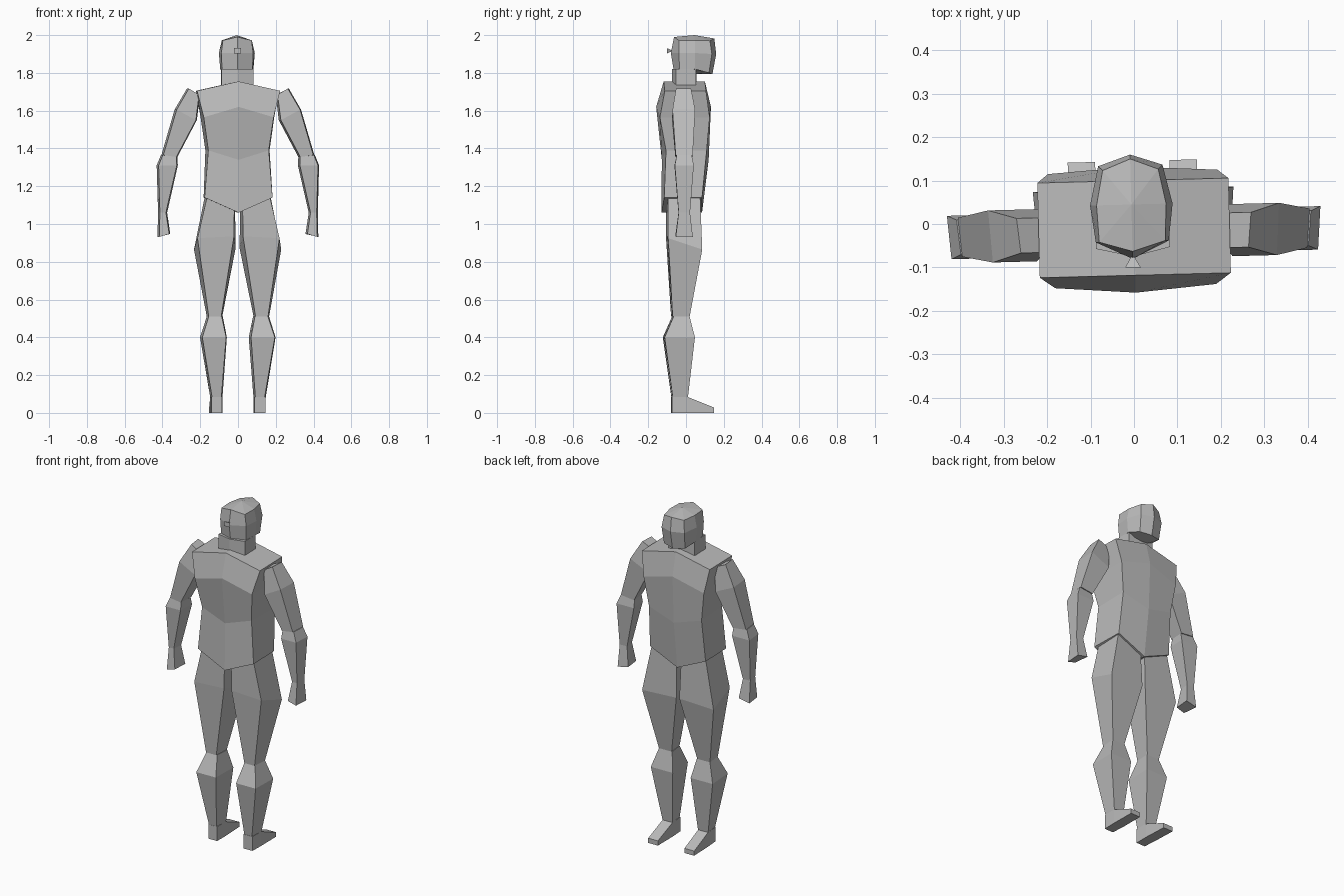
import bpy
import bmesh
import math
from mathutils import Matrix, Vector

default_cube = bpy.data.objects.get("Cube")
if default_cube:
    bpy.data.objects.remove(default_cube, do_unlink=True)

# One plain clay colour for the whole figure
clay = bpy.data.materials.new("light_grey_clay")
clay.use_nodes = True
clay_colour = (.5, .5, .5, 1)
clay.diffuse_color = clay_colour
clay.node_tree.nodes["Principled BSDF"].inputs["Base Color"].default_value = clay_colour

# The whole figure is turned very slightly about its vertical axis
TURN = Matrix.Rotation(math.radians(1.5), 4, "Z")


def add_cap(bm, ring, peak=None):
    """Close a ring: fan to a peak, or fold along the centre line."""
    count = len(ring)
    if peak is not None:
        tip = bm.verts.new(peak)
        for i in range(count):
            bm.faces.new((ring[i], ring[(i + 1) % count], tip))
    elif count > 4:
        half = count // 2
        bm.faces.new(ring[:half + 1])
        bm.faces.new(ring[half:] + ring[:1])
    else:
        bm.faces.new(ring)


def loft(name, rings, peak=None, shift_x=0):
    """Skin a stack of matching rings into one flat-shaded closed part."""
    bm = bmesh.new()
    loops = [[bm.verts.new(point) for point in ring] for ring in rings]
    for low, high in zip(loops, loops[1:]):
        for i in range(len(low)):
            j = (i + 1) % len(low)
            bm.faces.new((low[i], low[j], high[j], high[i]))
    add_cap(bm, loops[0])
    add_cap(bm, loops[-1], peak)
    bmesh.ops.recalc_face_normals(bm, faces=bm.faces)
    bm.transform(TURN @ Matrix.Translation(Vector((shift_x, 0, 0))))
    mesh = bpy.data.meshes.new(name)
    bm.to_mesh(mesh)
    bm.free()
    mesh.materials.append(clay)
    part = bpy.data.objects.new(name, mesh)
    bpy.context.collection.objects.link(part)
    return part


def mirrored_ring(half):
    """Complete a half outline that runs from front centre to back centre."""
    return half + [(-x, y, z) for x, y, z in reversed(half[1:-1])]


def limb_ring(side, inner, outer, front, back, z_inner, z_outer, back_drop=0, flare=.008):
    """Four-cornered limb section, a little narrower at the front."""
    return [
        (side * (inner + flare), front, z_inner),
        (side * (outer - flare), front, z_outer),
        (side * outer, back, z_outer - back_drop),
        (side * inner, back, z_inner - back_drop),
    ]


def arm_ring(side, inner, outer, depth, z_inner, z_outer):
    """Limb section whose depth is centred on the arm."""
    arm_y = -.02
    return limb_ring(side, inner, outer, arm_y - depth, arm_y + depth, z_inner, z_outer)


def torso_ring(front_width, back_width, front_mid, front_edge, back_edge, back_mid, z_edge, z_mid):
    """Six-cornered body section with a ridge down the middle."""
    return mirrored_ring([
        (0, front_mid, z_mid),
        (front_width, front_edge, z_edge),
        (back_width, back_edge, z_edge),
        (0, back_mid, z_mid),
    ])


# Torso: hips, waist, chest, shoulders
loft("torso", [
    torso_ring(.18, .18, -.13, -.12, .08, .085, 1.14, 1.06),
    torso_ring(.16, .17, -.128, -.11, .105, .12, 1.39, 1.34),
    torso_ring(.185, .195, -.158, -.143, .12, .132, 1.565, 1.62),
    torso_ring(.22, .22, -.118, -.118, .1, .1, 1.705, 1.755),
])

# Neck: short ridged block sunk into the torso and head
loft("neck", [
    torso_ring(.085, .085, -.075, -.055, .05, .055, z, z)
    for z in (1.7, 1.82)
], shift_x=-.004)

# Head: jaw, brow and crown outlines with a peaked top
jaw = [(0, -.062, 1.795), (.08, -.035, 1.805), (.088, .045, 1.82),
       (.068, .12, 1.8), (0, .14, 1.793)]
brow = [(0, -.08, 1.905), (.084, -.04, 1.905), (.095, .045, 1.905),
        (.074, .135, 1.9), (0, .16, 1.9)]
crown = [(0, -.063, 1.99), (.076, -.04, 1.972), (.08, .045, 1.972),
         (.064, .125, 1.97), (0, .15, 1.982)]
loft("head", [mirrored_ring(outline) for outline in (jaw, brow, crown)],
     peak=(0, .045, 2), shift_x=-.005)

# Nose: small wedge that widens outward
loft("nose", [
    [(sx * size, y, 1.917 + sz * size * .75)
     for sx, sz in ((-1, -1), (1, -1), (1, 1), (-1, 1))]
    for size, y in ((.003, -.074), (.018, -.1))
], shift_x=-.005)

for side, label in ((1, "left"), (-1, "right")):
    # Upper arm: shoulder, biceps, elbow
    loft(label + "_upper_arm", [
        arm_ring(side, .2, .27, .04, 1.685, 1.717),
        arm_ring(side, .217, .335, .06, 1.55, 1.605),
        arm_ring(side, .32, .405, .045, 1.355, 1.365),
    ])

    # Forearm and hand: elbow, bulge, wrist, fist end
    loft(label + "_forearm", [
        arm_ring(side, .32, .408, .04, 1.355, 1.365),
        arm_ring(side, .318, .43, .05, 1.31, 1.31),
        arm_ring(side, .375, .423, .03, 1.06, 1.06),
        arm_ring(side, .358, .426, .045, .947, .932),
    ])

    # Thigh: hip end tucked into the torso, widest point, knee
    loft(label + "_thigh", [
        limb_ring(side, .014, .172, -.1, .07, 1.085, 1.155),
        limb_ring(side, .01, .231, -.1, .08, .935, .925, back_drop=.06, flare=.014),
        limb_ring(side, .083, .165, -.075, .015, .51, .51),
    ])

    # Lower leg: knee, calf, ankle
    loft(label + "_lower_leg", [
        limb_ring(side, .08, .165, -.07, .015, .51, .51),
        limb_ring(side, .058, .2, -.118, .042, .4, .4),
        limb_ring(side, .083, .145, -.072, .005, .07, .07),
    ])

    # Foot: flat sole with a wedge sloping down to the toe
    loft(label + "_foot", [
        [(side * inner, y, 0), (side * outer, y, 0),
         (side * outer, y, height), (side * inner, y, height)]
        for y, inner, outer, height in (
            (-.075, .086, .143, .085),
            (.004, .083, .147, .085),
            (.145, .086, .149, .028),
        )
    ])
